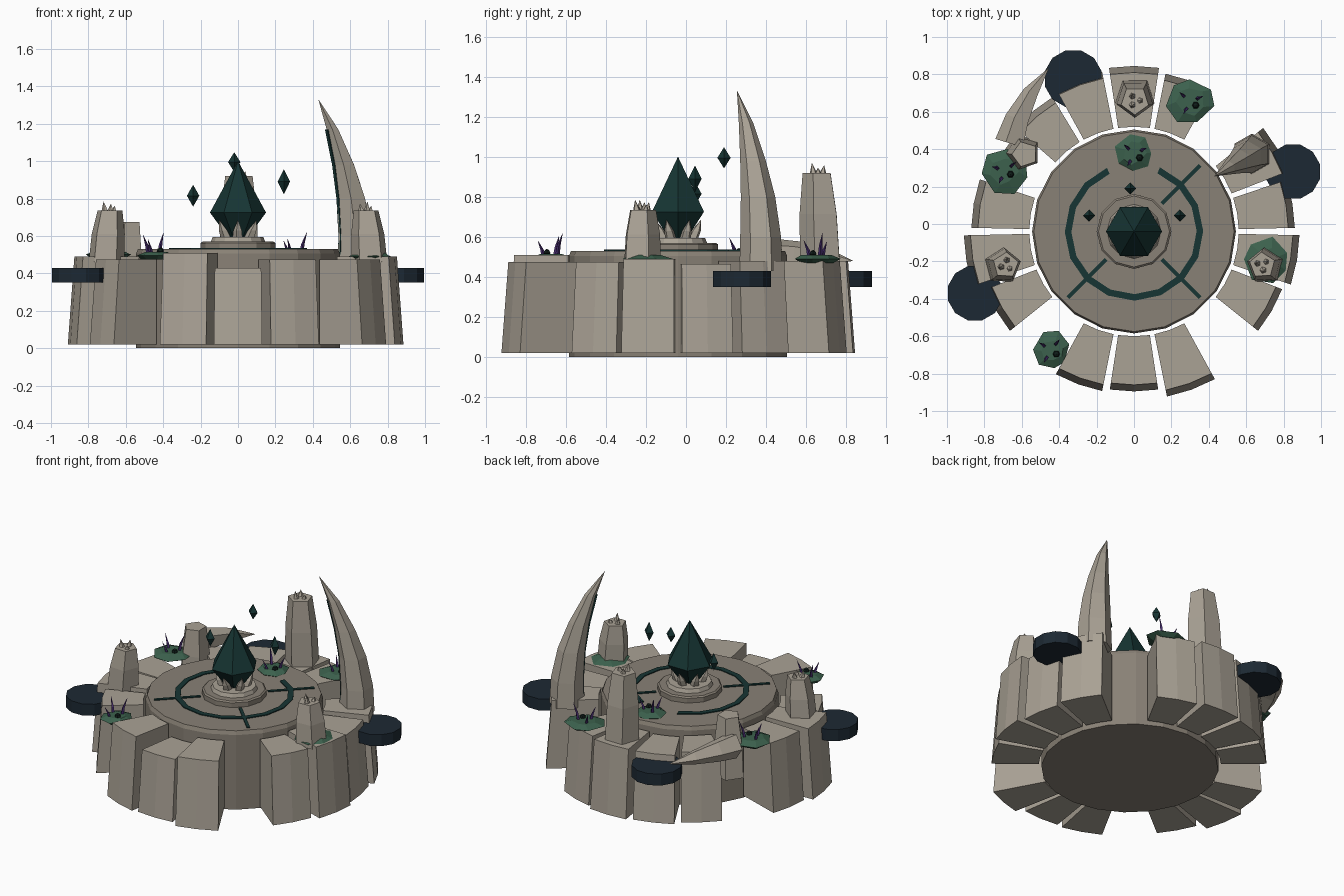
import bpy, bmesh, math, random
from math import cos, sin, radians, tau
from mathutils import Vector

if "Cube" in bpy.data.objects:
    bpy.data.objects.remove(bpy.data.objects["Cube"])
random.seed(4)
CY = -0.04  # centre of the round altar in y


def mat(name, r, g, b):
    m = bpy.data.materials.new(name)
    m.diffuse_color = (r, g, b, 1)
    m.use_nodes = True
    m.node_tree.nodes["Principled BSDF"].inputs["Base Color"].default_value = m.diffuse_color
    return m


STONE = mat("pale_stone", .40, .36, .30)
FLOOR = mat("floor_stone", .25, .22, .18)
TEAL = mat("dark_teal", .008, .035, .033)
NAVY = mat("dark_navy", .012, .022, .033)
MOSS = mat("moss_green", .045, .12, .075)
PURPLE = mat("purple", .06, .025, .15)
BLACK = mat("black_green", .005, .012, .010)


def build(name, verts, faces, m):
    me = bpy.data.meshes.new(name)
    me.from_pydata([tuple(v) for v in verts], [], faces)
    bm = bmesh.new()
    bm.from_mesh(me)
    bmesh.ops.recalc_face_normals(bm, faces=bm.faces)
    bm.to_mesh(me)
    bm.free()
    me.materials.append(m)
    ob = bpy.data.objects.new(name, me)
    bpy.context.collection.objects.link(ob)
    return ob


def tube(name, path, n, m, turn=0.0):
    """Skin n-sided rings (x, y, z, radius) along a path, capped at both ends."""
    pts = [Vector(p[:3]) for p in path]
    verts, faces = [], []
    for i, p in enumerate(path):
        d = pts[min(i + 1, len(pts) - 1)] - pts[max(i - 1, 0)]
        if d.x ** 2 + d.y ** 2 < d.z ** 2:
            d = Vector((0, 0, 1))  # keep upright pieces cut level
        q = d.to_track_quat('Z', 'Y')
        for k in range(n):
            a = turn + tau * k / n
            verts.append(pts[i] + q @ Vector((cos(a), sin(a), 0)) * max(p[3], .0005))
    for i in range(len(path) - 1):
        for k in range(n):
            a, b = i * n + k, i * n + (k + 1) % n
            faces.append((a, b, b + n, a + n))
    faces += [tuple(range(n)), tuple(range(len(verts) - n, len(verts)))]
    return build(name, verts, faces, m)


def lathe(name, x, y, profile, n, m, turn=0.0):
    return tube(name, [(x, y, z, r) for r, z in profile], n, m, turn)


def sector(name, a0, a1, r0, r1, z0, z1, m, segs, taper=0.0):
    """Wedge of a ring around the altar centre, outer wall leaning in by taper."""
    verts, faces = [], []
    for i in range(segs + 1):
        a = radians(a0 + (a1 - a0) * i / segs)
        for r, z in ((r0, z0), (r1, z0), (r1 - taper, z1), (r0, z1)):
            verts.append((r * cos(a), CY + r * sin(a), z))
    for i in range(segs):
        for k in range(4):
            a, b = i * 4 + k, i * 4 + (k + 1) % 4
            faces.append((a, b, b + 4, a + 4))
    e = segs * 4
    faces += [(0, 1, 2, 3), (e, e + 1, e + 2, e + 3)]
    return build(name, verts, faces, m)


# altar floor and stepped pedestal
lathe("altar_floor", 0, CY, [(.545, 0), (.545, .505), (.535, .53)], 20, FLOOR)
lathe("pedestal_lower", 0, CY, [(.2, .53), (.2, .562), (.19, .57)], 12, FLOOR)
lathe("pedestal_upper", 0, CY, [(.145, .57), (.135, .595)], 12, STONE)

# ring of wedge blocks: angle, outer radius, top height
for a, r, h in [(90, .885, .48), (70, .86, .48), (30, .885, .48), (10, .86, .465),
                (-10, .885, .49), (-30, .85, .475), (-70, .9, .475), (-90, .855, .43),
                (-110, .87, .51), (-150, .85, .475), (-170, .91, .49), (170, .87, .48),
                (130, .84, .48), (110, .87, .47)]:
    sector("ring_block", a - 8.7, a + 8.7, .56, r, .02, h, STONE, 2, .035)

# inlaid ring and three spokes
sector("inlay_ring", 113, 428, .335, .37, .52, .536, TEAL, 14)
for a in (45, -45, -135):
    w = .01
    d, s = Vector((cos(radians(a)), sin(radians(a)), 0)), Vector((-sin(radians(a)), cos(radians(a)), 0))
    v = [Vector((0, CY, z)) + d * r + s * t for z in (.52, .536)
         for r, t in ((.21, -w), (.5, -w), (.5, w), (.21, w))]
    build("inlay_spoke", v, [(0, 1, 2, 3), (4, 5, 6, 7), (0, 1, 5, 4), (1, 2, 6, 5),
                             (2, 3, 7, 6), (3, 0, 4, 7)], TEAL)

# main crystal, its stone claws and floating shards
lathe("main_crystal", 0, CY, [(.05, .59), (.15, .725), (0, 1.0)], 6, TEAL)
for k in range(6):
    a = tau * (k + .5) / 6
    c, s = cos(a), sin(a)
    tube("crystal_claw", [(.07 * c, CY + .07 * s, .585, .03), (.09 * c, CY + .09 * s, .63, .025),
                          (.115 * c, CY + .115 * s, .685, 0)], 5, STONE)
for x, y, z, h in [(-.24, .045, .815, .058), (.245, .045, .89, .066), (-.02, .19, .995, .052)]:
    lathe("floating_shard", x, y, [(0, z - h), (.033, z), (0, z + h)], 4, TEAL)

# dark round pads
for x, y, r in [(-.325, .777, .157), (.85, .28, .15), (-.85, -.37, .15)]:
    lathe("round_pad", x, y, [(r, .35), (r, .428)], 12, NAVY, .26)

# broken pillars with rune strips: base x, y, bottom, top, base radius, tip spikes
for x, y, z0, z1, r, spikes in [(.005, .68, .46, .92, .11, 3), (-.705, -.225, .46, .735, .1, 3),
                                (.705, -.225, .46, .735, .1, 3), (-.6, .385, .28, .675, .1, 0)]:
    inward = Vector((-x, CY - y, 0)).normalized()
    tx, ty = x + inward.x * .02, y + inward.y * .02
    turn = math.atan2(inward.y, inward.x) + math.pi / 5
    zm = z0 + (z1 - z0) * .55
    tube("pillar", [(x, y, z0, r), (x + inward.x * .01, y + inward.y * .01, zm, r * .93),
                    (tx, ty, z1, r * .7)], 5, STONE, turn)
    p = Vector((x, y, 0)) + inward * r * .82
    tube("pillar_rune", [(p.x, p.y, z0 + .04, .012), (p.x, p.y, zm + .02, .012)], 4, TEAL)
    for k in range(spikes):
        a = tau * k / 3 + x
        sx, sy = tx + .025 * cos(a), ty + .025 * sin(a)
        tube("pillar_spike", [(sx, sy, z1 - .01, .022),
                              (sx + .01 * cos(a), sy + .01 * sin(a), z1 + .025 + .012 * k, 0)], 5, STONE)

# standing horn with its inner rune, and the fallen horn
horn = [(.63, .375, .43, .108), (.628, .373, .6, .102), (.605, .36, .8, .086),
        (.565, .335, .98, .064), (.505, .3, 1.17, .036), (.43, .255, 1.33, 0)]
tube("standing_horn", horn, 6, STONE, .52)
tube("horn_rune", [(x - .85 * r * .9, y - .5 * r * .9, max(z, .5), .013)
                   for x, y, z, r in horn[:5]], 4, TEAL)
tube("fallen_horn", [(-.66, .43, .51, .085), (-.62, .56, .51, .07), (-.55, .7, .5, .045),
                     (-.455, .835, .48, 0)], 5, STONE)

# moss patches with purple sprouts and a dark bud
for x, y, z, r, plants in [(0, .375, .53, .1, 3), (.3, .655, .485, .125, 3), (-.69, .285, .495, .125, 3),
                           (-.445, -.675, .49, .1, 3), (.71, -.2, .485, .125, 0)]:
    ob = lathe("moss_patch", x, y, [(r * .7, z - .015), (r, z + .005), (r * .6, z + .025)], 7, MOSS,
               random.random() * 6)
    for v in ob.data.vertices:
        v.co.x += random.uniform(-.012, .012)
        v.co.y += random.uniform(-.012, .012)
    for k in range(plants):
        a = tau * k / plants + random.random()
        px, py = x + .04 * cos(a), y + .04 * sin(a)
        h = random.uniform(.07, .12)
        tube("purple_sprout", [(px, py, z + .01, .012), (px + .01 * cos(a), py + .01 * sin(a), z + h * .6, .009),
                               (px + .035 * cos(a), py + .035 * sin(a), z + h + .02, 0)], 4, PURPLE)
    if plants:
        lathe("dark_bud", x + .03, y - .02, [(0, z + .01), (.02, z + .028), (.014, z + .042), (0, z + .05)],
              6, BLACK)
